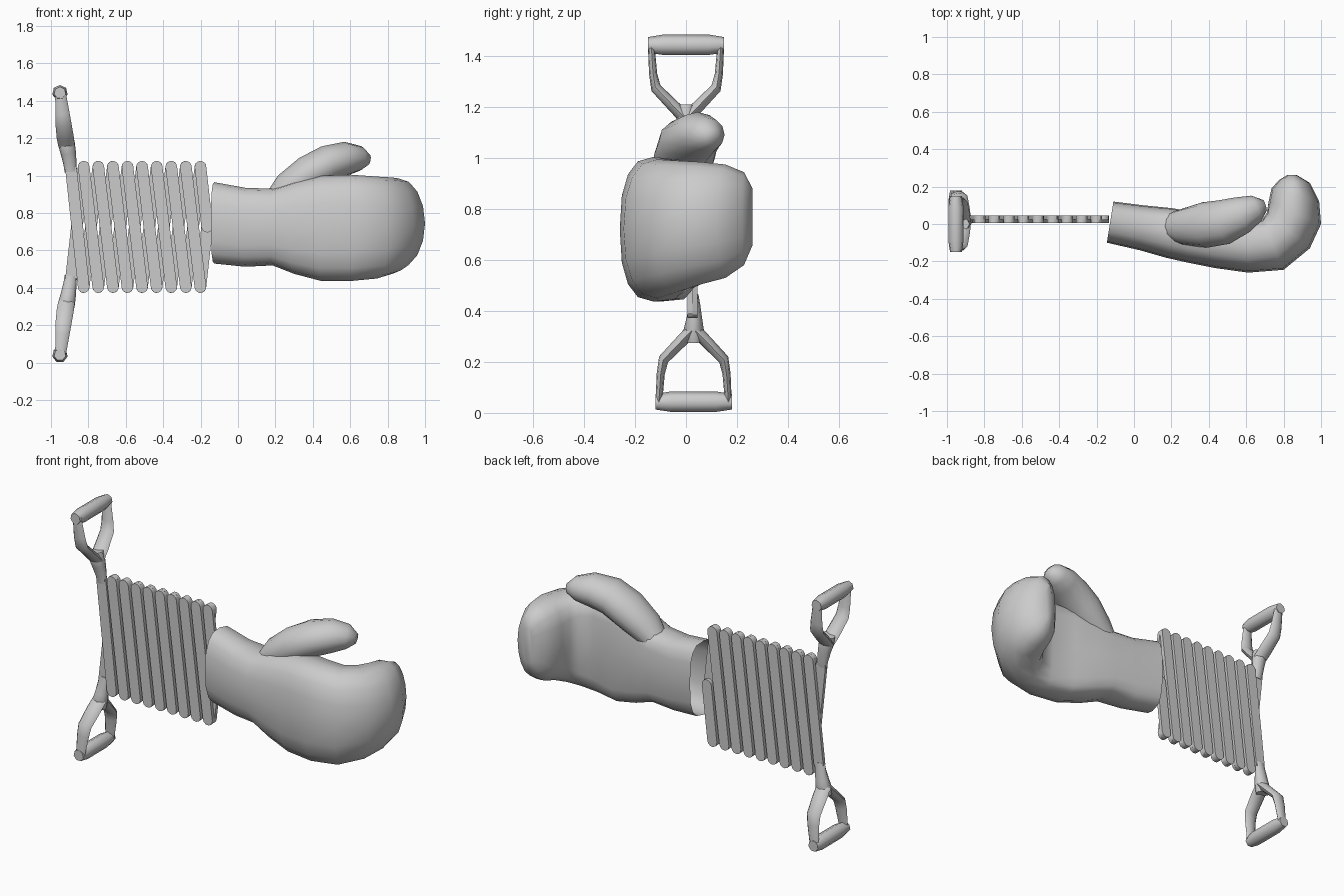
import bpy, bmesh, math
from mathutils import Vector

if "Cube" in bpy.data.objects:
    bpy.data.objects.remove(bpy.data.objects["Cube"])

grey = bpy.data.materials.new("plain grey")
grey.diffuse_color = (0.6, 0.6, 0.6, 1)
grey.use_nodes = True
grey.node_tree.nodes["Principled BSDF"].inputs["Base Color"].default_value = grey.diffuse_color


def finish(name, bm, angle):
    bmesh.ops.recalc_face_normals(bm, faces=bm.faces)
    me = bpy.data.meshes.new(name)
    bm.to_mesh(me)
    bm.free()
    ob = bpy.data.objects.new(name, me)
    bpy.context.collection.objects.link(ob)
    me.materials.append(grey)
    bpy.ops.object.select_all(action='DESELECT')
    ob.select_set(True)
    bpy.context.view_layer.objects.active = ob
    bpy.ops.object.shade_smooth_by_angle(angle=math.radians(angle))
    return ob


def loft(name, rings, cap_start=True, cap_end=True, angle=45):
    """Skin a list of equal-length point rings."""
    bm = bmesh.new()
    vs = [[bm.verts.new(p) for p in r] for r in rings]
    n = len(vs[0])
    for a, b in zip(vs, vs[1:]):
        for i in range(n):
            j = (i + 1) % n
            bm.faces.new((a[i], a[j], b[j], b[i]))
    if cap_start:
        bm.faces.new(vs[0][::-1])
    if cap_end:
        bm.faces.new(vs[-1])
    return finish(name, bm, angle)


def tube(name, stations, ref, sides=8, angle=65):
    """Stations are (point, half size along ref, half size across)."""
    pts = [Vector(s[0]) for s in stations]
    rings = []
    for i, (_, ru, rv) in enumerate(stations):
        t = (pts[min(i + 1, len(pts) - 1)] - pts[max(i - 1, 0)]).normalized()
        u = Vector(ref)
        u = (u - t * u.dot(t)).normalized()
        v = t.cross(u)
        rings.append([pts[i] + u * ru * math.cos(a) + v * rv * math.sin(a)
                      for a in (math.tau * k / sides for k in range(sides))])
    return loft(name, rings, angle=angle)


def bar(name, p, q, y, r=0.031, half=0.01):
    """Flat lattice slat with round ends between two (x, z) pivots."""
    a = math.atan2(q[1] - p[1], q[0] - p[0])
    outline = []
    for c, start in ((q, a - math.pi / 2), (p, a + math.pi / 2)):
        for k in range(7):
            t = start + math.pi * k / 6
            outline.append((c[0] + r * math.cos(t), c[1] + r * math.sin(t)))
    return loft(name, [[(x, yy, z) for x, z in outline]
                       for yy in (y - half, y + half)], angle=30)


# Scissor lattice: two layers of slats leaning opposite ways
TOP, BOTTOM, MID = 1.048, 0.404, 0.727
FRONT, REAR = 0.015, 0.035
xs = [-0.825 + 0.078 * i for i in range(9)]
for i in range(8):
    bar("front_slat", (xs[i], TOP), (xs[i + 1], BOTTOM), FRONT)
    bar("rear_slat", (xs[i], BOTTOM), (xs[i + 1], TOP), REAR)
bar("front_half_slat", (xs[8], TOP), (-0.165, MID), FRONT)
bar("rear_half_slat", (xs[8], BOTTOM), (-0.165, MID), REAR)
bar("upper_handle_slat", (-0.892, 1.03), (xs[0], BOTTOM), FRONT)
bar("lower_handle_slat", (-0.892, 0.455), (xs[0], TOP), REAR)

# Pair of forked handles, the lower one turned upside down
for label, yc, flip in (("upper", 0.0, False), ("lower", 0.03, True)):
    def P(x, y, z):
        return (x, yc + y, 1.485 - z if flip else z)
    lean = 0.015 if not flip else 0.005
    tube(label + "_handle_shaft", [
        (P(-0.894, lean, 1.02), 0.033, 0.014),
        (P(-0.898, lean, 1.06), 0.035, 0.021),
        (P(-0.907, lean / 2, 1.12), 0.041, 0.032),
        (P(-0.917, 0, 1.17), 0.045, 0.042),
        (P(-0.922, 0, 1.205), 0.043, 0.034)], (1, 0, 0))
    for s in (-1, 1):
        tube(label + "_handle_arm", [
            (P(-0.917, 0.005 * s, 1.16), 0.044, 0.026),
            (P(-0.923, 0.045 * s, 1.20), 0.046, 0.024),
            (P(-0.933, 0.118 * s, 1.275), 0.043, 0.021),
            (P(-0.938, 0.129 * s, 1.33), 0.038, 0.016),
            (P(-0.95, 0.137 * s, 1.45), 0.028, 0.013)], (1, 0, 0))
    tube(label + "_grip", [
        (P(-0.952, y, 1.443), r, r)
        for y, r in ((-0.15, 0.032), (-0.09, 0.042), (0.09, 0.042), (0.15, 0.032))],
        (0, 0, 1), sides=7)

# Boxing mitt: (outer x, outer y, palm x, palm y, low z, high z,
#               outer roundness, palm roundness) per section
sections = [
    (-0.145, -0.10, -0.11, 0.12, 0.53, 0.965, 0.8, 0.65),
    (0.03, -0.14, 0.05, 0.10, 0.513, 0.935, 0.8, 0.6),
    (0.17, -0.18, 0.20, 0.085, 0.52, 0.93, 0.8, 0.5),
    (0.28, -0.205, 0.32, 0.065, 0.475, 0.97, 0.8, 0.45),
    (0.43, -0.235, 0.46, 0.035, 0.437, 1.0, 0.8, 0.4),
    (0.61, -0.26, 0.60, 0.005, 0.437, 1.005, 0.8, 0.45),
    (0.80, -0.245, 0.685, 0.02, 0.45, 0.995, 0.85, 0.5),
    (0.94, -0.13, 0.71, 0.06, 0.475, 0.99, 0.95, 0.6),
    (1.0, 0.0, 0.72, 0.12, 0.505, 0.985, 1.0, 0.7),
    (0.99, 0.12, 0.735, 0.19, 0.53, 0.975, 1.0, 0.75),
    (0.94, 0.22, 0.775, 0.235, 0.58, 0.945, 1.0, 0.8),
    (0.87, 0.262, 0.82, 0.262, 0.66, 0.88, 0.9, 0.8),
]
rings = []
for fx, fy, bx, by, lo, hi, eo, ep in sections:
    ring = []
    for k in range(16):
        c, s = math.cos(math.tau * k / 16), math.sin(math.tau * k / 16)
        e = eo if c > 0 else ep
        w = math.copysign(abs(c) ** e, c)
        h = math.copysign(abs(s) ** e, s)
        ring.append(((fx + bx) / 2 + w * (fx - bx) / 2,
                     (fy + by) / 2 + w * (fy - by) / 2,
                     (lo + hi) / 2 + h * (hi - lo) / 2))
    rings.append(ring)
loft("mitt", rings, cap_start=False, angle=55)

# Thumb, swelling out of the palm edge
tube("thumb", [
    ((0.16, -0.01, 0.83), 0.05, 0.06),
    ((0.27, -0.015, 0.93), 0.09, 0.10),
    ((0.38, -0.005, 1.01), 0.10, 0.122),
    ((0.48, 0.01, 1.065), 0.098, 0.12),
    ((0.58, 0.05, 1.092), 0.09, 0.10),
    ((0.655, 0.085, 1.092), 0.066, 0.072),
    ((0.70, 0.10, 1.085), 0.028, 0.03)], (0, 0, 1), sides=12, angle=60)
